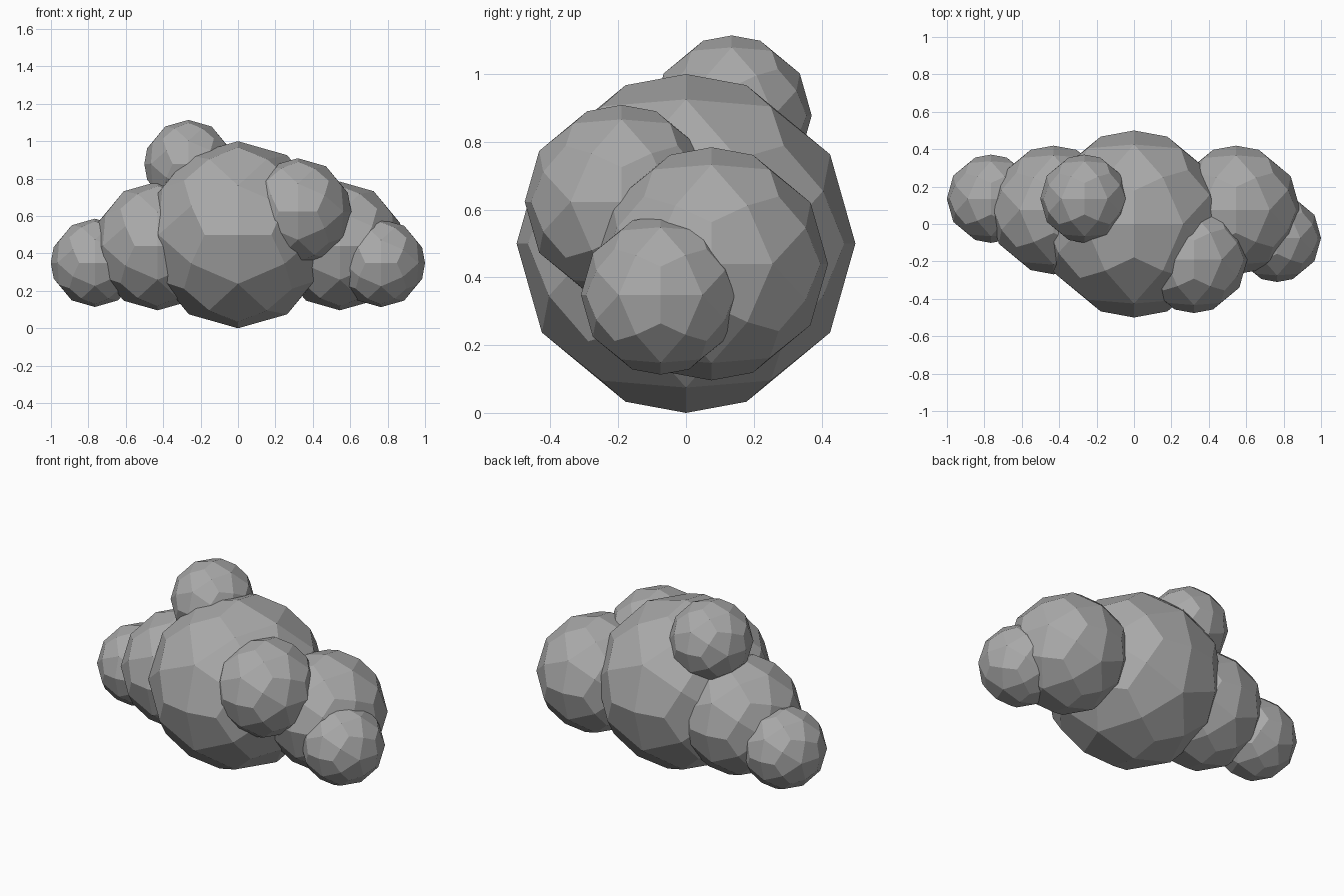
import bpy
import bmesh
from mathutils import Vector

if "Cube" in bpy.data.objects:
    bpy.data.objects.remove(bpy.data.objects["Cube"], do_unlink=True)

# Single flat grey
grey = bpy.data.materials.new("cloud_grey")
grey.use_nodes = True
colour = (0.4, 0.4, 0.4, 1.0)
grey.diffuse_color = colour
bsdf = grey.node_tree.nodes["Principled BSDF"]
bsdf.inputs["Base Color"].default_value = colour
bsdf.inputs["Roughness"].default_value = 0.9

PHI = (1 + 5 ** 0.5) / 2


def faceted_ball_mesh():
    """Unit ball of sixty kites: each icosahedron side split into three."""
    corners = []
    for a in (-1, 1):
        for b in (-PHI, PHI):
            corners += [Vector((a, 0, b)), Vector((0, b, a)), Vector((b, a, 0))]
    bm = bmesh.new()
    for p in corners:
        bm.verts.new(p)
    bmesh.ops.convex_hull(bm, input=bm.verts[:])
    sides = [[v.co.copy() for v in f.verts] for f in bm.faces]
    bm.clear()
    for side in sides:
        centre = sum(side, Vector())
        for i, corner in enumerate(side):
            after, before = side[(i + 1) % 3], side[i - 1]
            kite = (corner, corner + after, centre, corner + before)
            bm.faces.new([bm.verts.new(p.normalized()) for p in kite])
    bmesh.ops.remove_doubles(bm, verts=bm.verts[:], dist=0.001)
    bmesh.ops.recalc_face_normals(bm, faces=bm.faces[:])
    mesh = bpy.data.meshes.new("faceted_ball")
    bm.to_mesh(mesh)
    bm.free()
    mesh.materials.append(grey)
    return mesh


# Overlapping puffs: name, centre, radius
puffs = [
    ("main_puff", (0, 0, 0.5), 0.5),
    ("right_middle_puff", (-0.43, 0.075, 0.44), 0.344),
    ("right_end_puff", (-0.765, 0.135, 0.35), 0.236),
    ("top_puff", (-0.265, 0.135, 0.878), 0.236),
    ("front_puff", (0.32, -0.19, 0.623), 0.286),
    ("left_middle_puff", (0.545, 0.075, 0.44), 0.344),
    ("left_end_puff", (0.765, -0.075, 0.348), 0.235),
]
ball = faceted_ball_mesh()
for name, centre, radius in puffs:
    puff = bpy.data.objects.new(name, ball)
    puff.location = centre
    puff.scale = (radius,) * 3
    bpy.context.collection.objects.link(puff)
